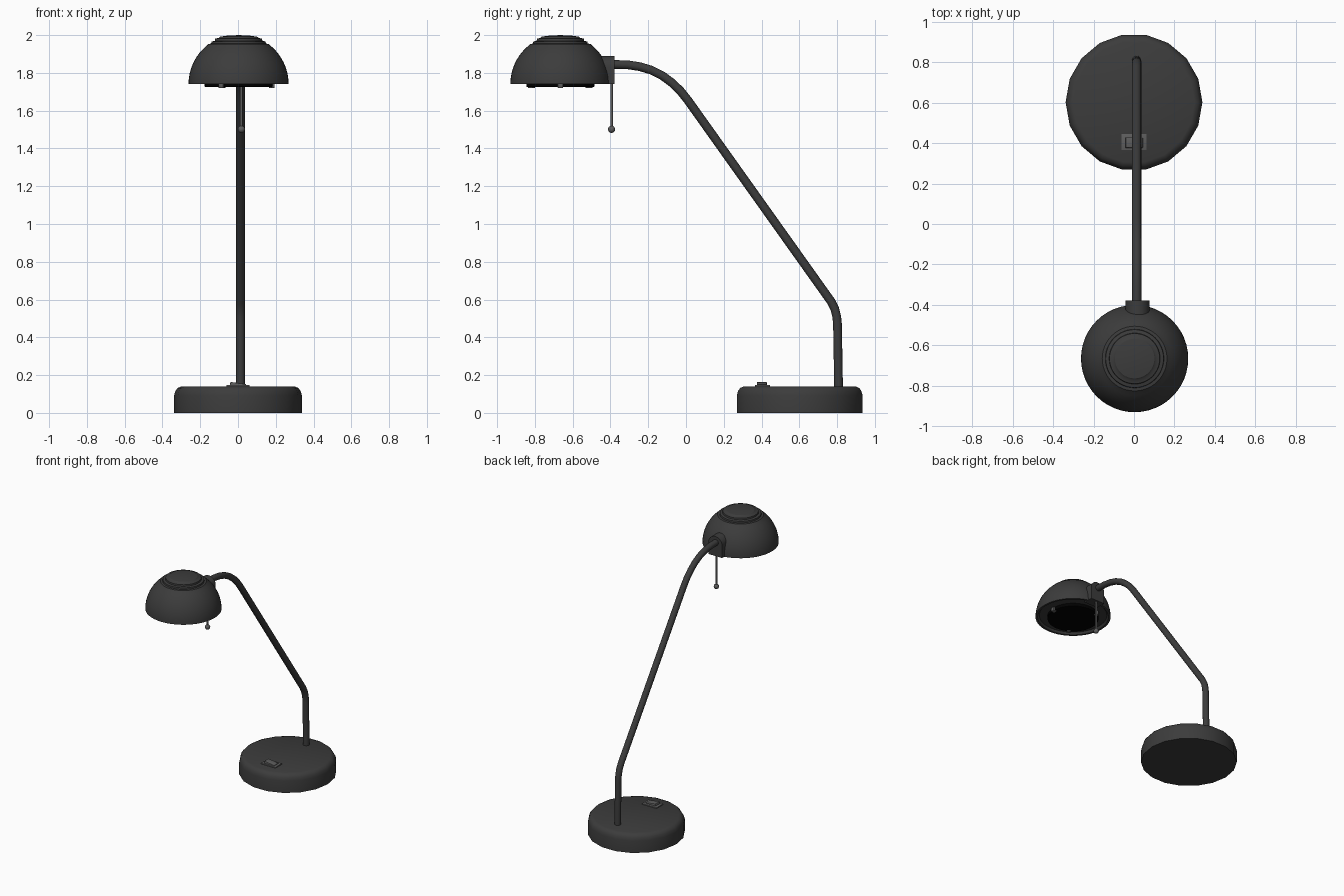
import bpy, bmesh, math
from mathutils import Vector, Matrix

if "Cube" in bpy.data.objects:
    bpy.data.objects.remove(bpy.data.objects["Cube"])


def material(name, v):
    m = bpy.data.materials.new(name)
    m.diffuse_color = (v, v, v, 1)
    m.use_nodes = True
    m.node_tree.nodes["Principled BSDF"].inputs["Base Color"].default_value = m.diffuse_color
    return m


DARK = material("dark_paint", 0.045)
BLACK = material("black_glass", 0.0)
GREY = material("grey_plastic", 0.11)
SHADE = (0.003, -0.665)


def finish(name, bm, mat, angle=35):
    bmesh.ops.recalc_face_normals(bm, faces=bm.faces[:])
    me = bpy.data.meshes.new(name)
    bm.to_mesh(me)
    bm.free()
    me.materials.append(mat)
    ob = bpy.data.objects.new(name, me)
    bpy.context.collection.objects.link(ob)
    bpy.ops.object.select_all(action='DESELECT')
    ob.select_set(True)
    bpy.context.view_layer.objects.active = ob
    bpy.ops.object.shade_smooth_by_angle(angle=math.radians(angle))
    return ob


def lathe(name, profile, centre, sides, mat, angle=35):
    # spin a closed (radius, z) profile about a vertical axis
    bm = bmesh.new()
    vs = [bm.verts.new((centre[0] + r, centre[1], z)) for r, z in profile]
    es = [bm.edges.new(p) for p in zip(vs, vs[1:])]
    bmesh.ops.spin(bm, geom=vs + es, cent=(*centre, 0), axis=(0, 0, 1),
                   angle=2 * math.pi, steps=sides, use_duplicate=False)
    bmesh.ops.remove_doubles(bm, verts=bm.verts[:], dist=1e-5)
    return finish(name, bm, mat, angle)


def box(name, centre, size, mat, bevel=0.0, rot=None):
    bm = bmesh.new()
    bmesh.ops.create_cube(bm, size=1)
    bmesh.ops.scale(bm, vec=size, verts=bm.verts[:])
    if bevel:
        bmesh.ops.bevel(bm, geom=bm.edges[:], offset=bevel, segments=2,
                        affect='EDGES', profile=0.5)
    if rot:
        bmesh.ops.rotate(bm, matrix=rot, verts=bm.verts[:])
    bmesh.ops.translate(bm, vec=centre, verts=bm.verts[:])
    return finish(name, bm, mat)


def tube(name, path, radius, sides, mat):
    # sweep a circle along a path lying in the YZ plane
    pts = [Vector(p) for p in path]
    bm = bmesh.new()
    rings = []
    for i, p in enumerate(pts):
        t = (pts[min(i + 1, len(pts) - 1)] - pts[max(i - 1, 0)]).normalized()
        u = Vector((1, 0, 0))
        v = t.cross(u)
        rings.append([bm.verts.new(p + radius * (math.cos(a) * u + math.sin(a) * v))
                      for a in (2 * math.pi * k / sides for k in range(sides))])
    for a, b in zip(rings, rings[1:]):
        for k in range(sides):
            j = (k + 1) % sides
            bm.faces.new((a[k], a[j], b[j], b[k]))
    bm.faces.new(rings[0])
    bm.faces.new(rings[-1])
    return finish(name, bm, mat, 50)


# weighted base
lathe("base", [(0, 0), (0.338, 0), (0.338, 0.092), (0.332, 0.115), (0.32, 0.132),
               (0.3, 0.14), (0, 0.14)], (0, 0.602), 18, DARK, 40)

# bent arm
ARM_X = 0.013
arm = [(0.808, 0.12), (0.802, 0.47), (0.798, 0.51), (0.788, 0.55), (0.768, 0.59),
       (0.01, 1.655), (-0.03, 1.705), (-0.075, 1.748), (-0.125, 1.785),
       (-0.185, 1.815), (-0.245, 1.833), (-0.31, 1.843), (-0.40, 1.845)]
tube("arm", [(ARM_X, y, z) for y, z in arm], 0.023, 16, DARK)

# domed shade: hemisphere shell with stepped cap and a recessed inner floor
R = 0.265
dome = [(R * math.cos(a), 1.74 + R * math.sin(a))
        for a in (math.radians(51 * i / 12) for i in range(13))]
cap = [(0.160, 1.953), (0.145, 1.955), (0.143, 1.966), (0.126, 1.970),
       (0.124, 1.981), (0.106, 1.985), (0.098, 1.992), (0.06, 1.997), (0, 2.0)]
lathe("shade", [(0, 1.755), (0.238, 1.755), (0.25, 1.74)] + dome + cap,
      SHADE, 48, DARK, 30)

# lamp glass under the shade
lathe("lamp_glass", [(0, 1.75), (0.18, 1.75), (0.18, 1.727), (0.172, 1.725), (0, 1.725)],
      SHADE, 40, BLACK)

# three clips holding the glass
for i in range(3):
    a = i * 2 * math.pi / 3
    box(f"glass_clip_{i + 1}",
        (SHADE[0] + 0.176 * math.cos(a), SHADE[1] + 0.176 * math.sin(a), 1.735),
        (0.03, 0.028, 0.03), GREY, 0.003, Matrix.Rotation(a, 3, 'Z'))

# arched bracket joining arm and shade
bm = bmesh.new()
W, BX = 0.059, 0.017
arch = [(W, 1.74)] + [(W * math.cos(t), 1.831 + W * math.sin(t))
                      for t in (math.pi * k / 16 for k in range(17))] + [(-W, 1.74)]
face = bm.faces.new([bm.verts.new((BX + x, -0.378, z)) for x, z in arch])
ext = bmesh.ops.extrude_face_region(bm, geom=[face], use_keep_orig=True)
bmesh.ops.translate(bm, vec=(0, -0.075, 0),
                    verts=[g for g in ext["geom"] if isinstance(g, bmesh.types.BMVert)])
finish("bracket", bm, DARK)

# pull cord with ball end
CX, CY = 0.018, -0.394
tube("pull_cord", [(CX, CY, 1.75), (CX, CY, 1.505)], 0.007, 10, GREY)
bm = bmesh.new()
bmesh.ops.create_uvsphere(bm, u_segments=16, v_segments=10, radius=0.019)
bmesh.ops.translate(bm, vec=(CX, CY, 1.501), verts=bm.verts[:])
finish("pull_ball", bm, GREY, 60)

# rocker switch: plate and tilted rocker
box("switch_plate", (0, 0.405, 0.14), (0.124, 0.08, 0.014), GREY, 0.002)
box("switch_rocker", (0, 0.402, 0.146), (0.085, 0.052, 0.024), GREY, 0.003,
    Matrix.Rotation(math.radians(8), 3, 'Y'))
